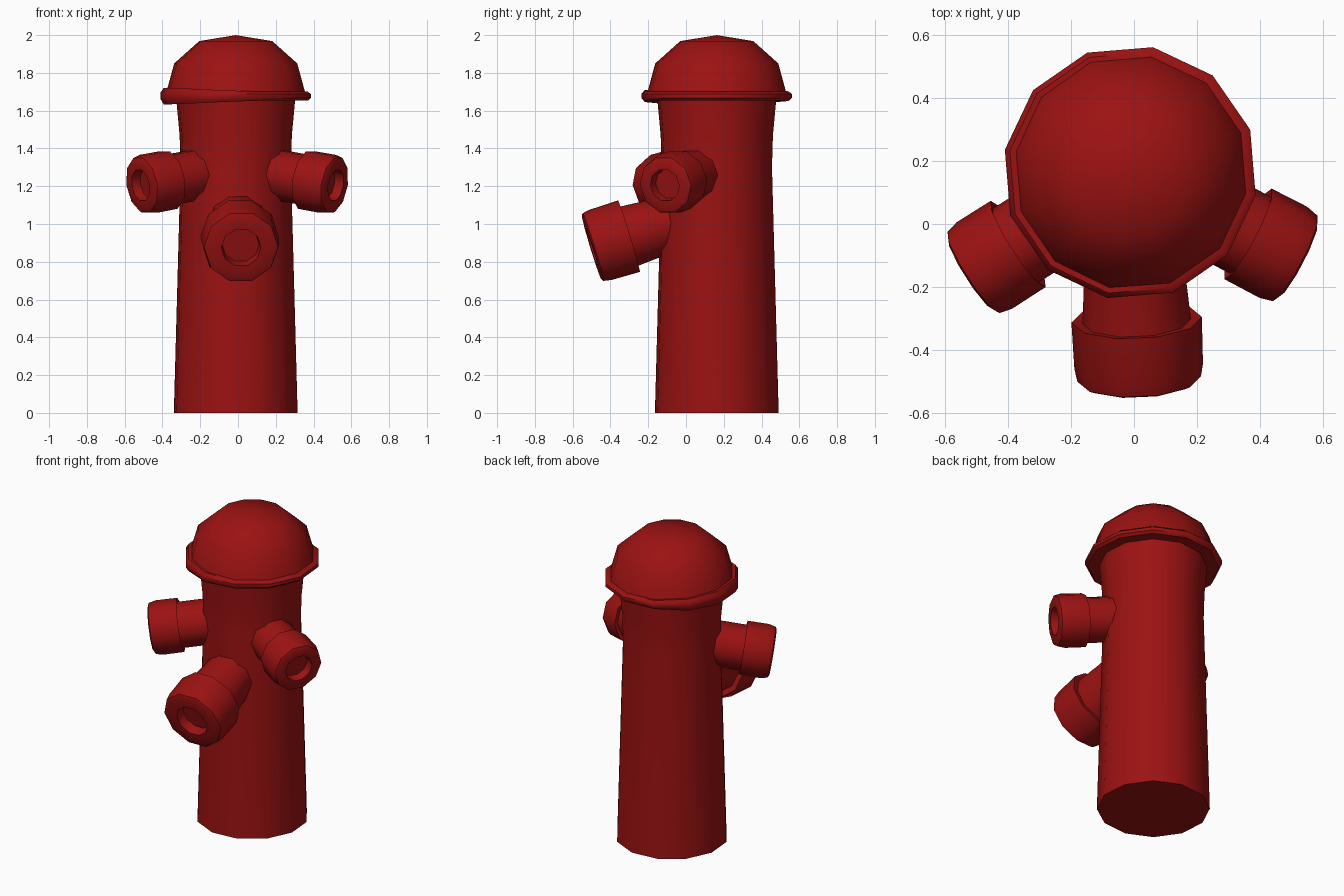
import bpy, bmesh
from math import cos, sin, radians
from mathutils import Matrix, Vector

if "Cube" in bpy.data.objects:
    bpy.data.objects.remove(bpy.data.objects["Cube"])

AXIS = Vector((-0.012, 0.163, 0))   # standing axis of the barrel
TURN = 2.5                          # whole hydrant is turned slightly

red = bpy.data.materials.new("red_paint")
red.diffuse_color = (0.33, 0.006, 0.006, 1)
red.use_nodes = True
red.node_tree.nodes["Principled BSDF"].inputs["Base Color"].default_value = red.diffuse_color


def lathe(name, profile, sides, phase, matrix, warp=None, closed=False):
    """Spin (radius, height) points round local z; radius 0 becomes a pole, open ends are left open."""
    bm = bmesh.new()
    rings = []
    for r, z in profile:
        ring = []
        for i in range(sides):
            a = radians(phase + 360 * i / sides)
            h = warp(a, z) if warp else z
            ring.append(bm.verts.new((r * cos(a), r * sin(a), h)))
        rings.append(ring)
    pairs = list(zip(rings, rings[1:]))
    if closed:
        pairs.append((rings[-1], rings[0]))
    for lo, hi in pairs:
        for i in range(sides):
            j = (i + 1) % sides
            bm.faces.new((lo[i], lo[j], hi[j], hi[i]))
    bmesh.ops.remove_doubles(bm, verts=bm.verts[:], dist=1e-5)
    bmesh.ops.recalc_face_normals(bm, faces=bm.faces[:])
    mesh = bpy.data.meshes.new(name)
    bm.to_mesh(mesh)
    bm.free()
    mesh.materials.append(red)
    ob = bpy.data.objects.new(name, mesh)
    bpy.context.collection.objects.link(ob)
    ob.matrix_world = matrix
    bpy.ops.object.select_all(action='DESELECT')
    ob.select_set(True)
    bpy.context.view_layer.objects.active = ob
    bpy.ops.object.shade_smooth_by_angle(angle=radians(44))
    return ob


def nozzle(name, azimuth, tilt, reach, z, profile):
    """Outlet whose face centre sits at the given reach and height, aimed slightly down."""
    az = radians(azimuth + TURN)
    face = AXIS + Vector((reach * cos(az), reach * sin(az), z))
    m = (Matrix.Translation(face) @ Matrix.Rotation(az, 4, 'Z')
         @ Matrix.Rotation(radians(90 + tilt), 4, 'Y'))
    lathe(name, profile, 10, 18, m)


upright = Matrix.Translation(AXIS)
PHASE = 19.7

# Barrel: tapers upward, then flares below the collar
lathe("barrel", [(0, 0), (0.333, 0), (0.297, 1.30), (0.302, 1.47),
                 (0.320, 1.66), (0, 1.67)], 12, PHASE, upright)


# Collar: thin ring, a little thicker toward the left
def thicken(a, z):
    k = 1 + 0.85 * max(0, cos(a - radians(190)))
    return 1.677 + (z - 1.677) * k


lathe("collar", [(0.31, 1.655), (0.388, 1.653), (0.404, 1.668), (0.404, 1.688),
                 (0.388, 1.701), (0.35, 1.699)], 12, PHASE, upright, thicken, closed=True)

# Dome cap
lathe("dome", [(0.378, 1.68), (0.331, 1.85), (0.197, 1.968), (0, 2.0)], 12, PHASE, upright)

# Large front outlet: neck, cap, rim and recessed bore
nozzle("front_outlet", 270, 17, 0.663, 0.875,
       [(0.155, -0.47), (0.160, -0.36), (0.172, -0.20), (0.207, -0.205), (0.204, -0.05),
        (0.196, -0.008), (0.178, 0), (0.105, 0), (0.098, -0.06), (0, -0.06)])

# Two side outlets
side = [(0.138, -0.37), (0.138, -0.17), (0.162, -0.178), (0.163, -0.05),
        (0.153, -0.008), (0.138, 0), (0.087, 0), (0.080, -0.05), (0, -0.05)]
for label, azimuth in (("right_outlet", -30), ("left_outlet", 210)):
    nozzle(label, azimuth, 9, 0.597, 1.205, side)
